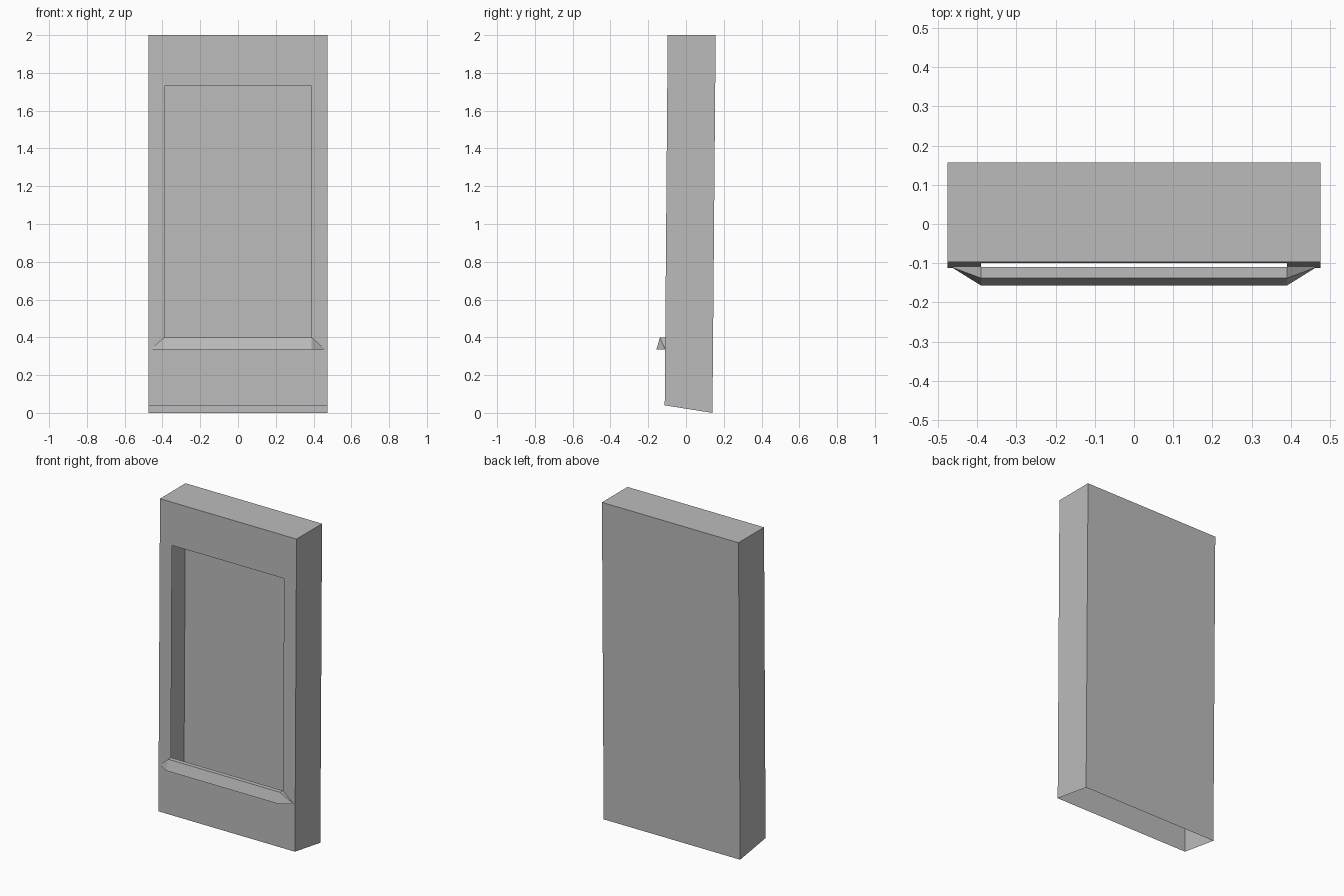
import bpy, bmesh

cube = bpy.data.objects.get("Cube")
if cube:
    bpy.data.objects.remove(cube, do_unlink=True)

# One plain grey for everything
grey = bpy.data.materials.new("plain grey")
grey.use_nodes = True
COLOUR = (0.5, 0.5, 0.5, 1)
grey.diffuse_color = COLOUR
grey.node_tree.nodes["Principled BSDF"].inputs["Base Color"].default_value = COLOUR

HALF, OPEN = 0.475, 0.39                   # half widths of the case and opening
TOP, HEAD, LEDGE, FOOT = 2.0, 1.73, 0.4, 0.04


def front(z):
    """Depth of the slightly leaning front at a height."""
    return -0.113 + 0.008 * z


def build(name, polygons, outward=False):
    bm = bmesh.new()
    for points in polygons:
        bm.faces.new([bm.verts.new(p) for p in points])
    bmesh.ops.remove_doubles(bm, verts=bm.verts, dist=0.0005)
    if outward:
        bmesh.ops.recalc_face_normals(bm, faces=bm.faces)
    mesh = bpy.data.meshes.new(name)
    bm.to_mesh(mesh)
    bm.free()
    mesh.materials.append(grey)
    obj = bpy.data.objects.new(name, mesh)
    bpy.context.collection.objects.link(obj)
    return obj


# Front frame: a three by three lattice with the middle left open
xs = (-HALF, -OPEN, OPEN, HALF)
zs = (FOOT, LEDGE, HEAD, TOP)
frame = []
for i in range(3):
    for j in range(3):
        if (i, j) != (1, 1):
            corners = ((xs[i], zs[j]), (xs[i + 1], zs[j]),
                       (xs[i + 1], zs[j + 1]), (xs[i], zs[j + 1]))
            frame.append([(x, front(z), z) for x, z in corners])
build("front_frame", frame)

# Hollow case: sides, top and back, open underneath
BACK_TOP, BACK_FOOT = (0.157, TOP), (0.14, 0)
side = [(front(FOOT), FOOT), BACK_FOOT, BACK_TOP, (front(TOP), TOP)]
right = [(HALF, y, z) for y, z in side]
left = [(-HALF, y, z) for y, z in side]
case = [right, left[::-1]]
for a, b in ((1, 2), (2, 3)):
    case.append([right[a], left[a], left[b], right[b]])
build("hollow_case", case)

# Ledge below the opening, with tapered ends
SILL, TIP = 0.335, 0.465
ends = []
for s in (-1, 1):
    ends.append(((s * OPEN, -0.157, SILL), (s * OPEN, -0.138, LEDGE),
                 (s * OPEN, front(LEDGE), LEDGE), (s * TIP, front(SILL), SILL)))
(a, b, c, e), (A, B, C, E) = ends
ledge = [[a, A, B, b], [b, B, C, c], [e, E, A, a], [c, C, E, e]]
for lip, edge, inner, tip in ends:
    ledge += [[lip, edge, tip], [edge, inner, tip]]
build("front_ledge", ledge, outward=True)
